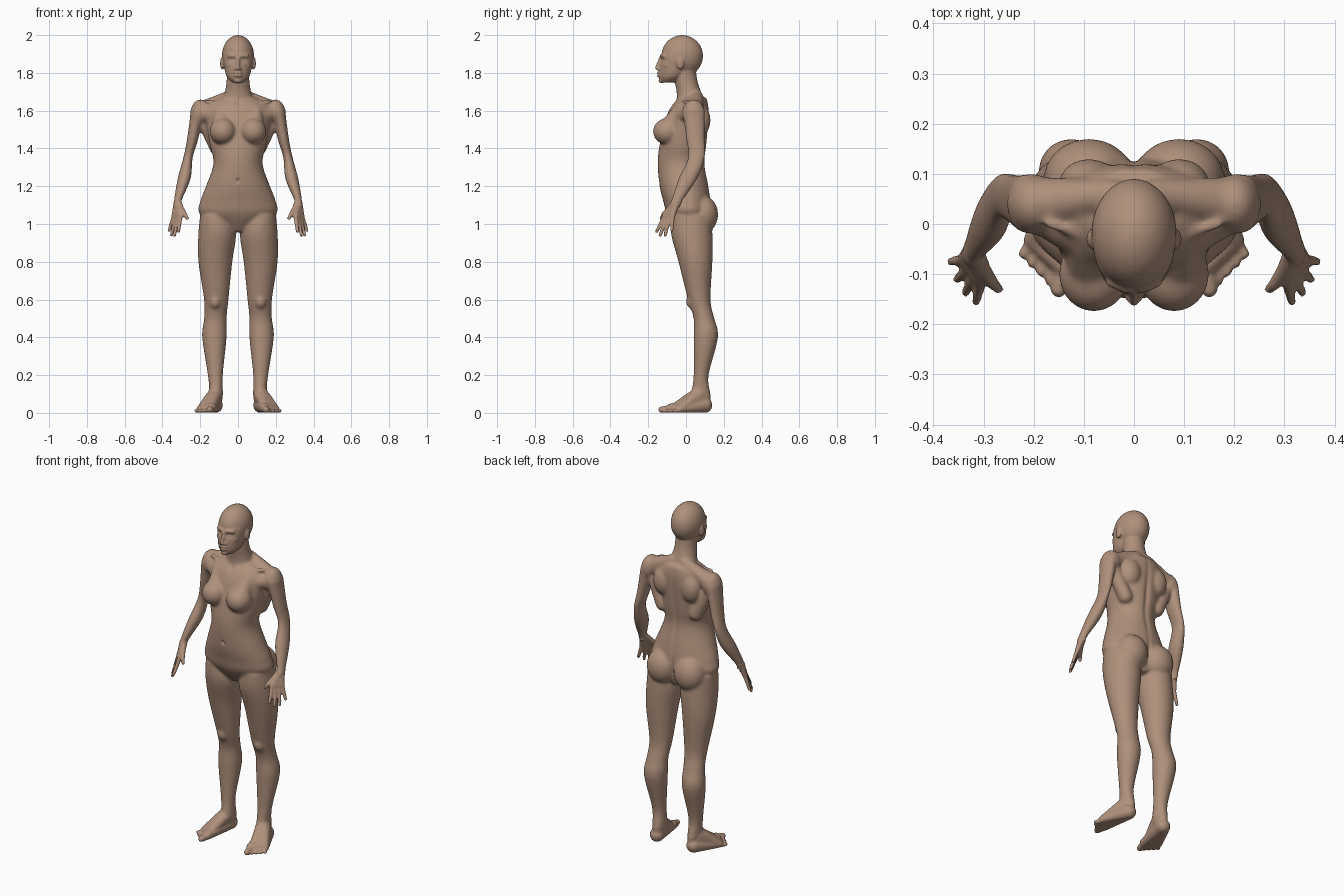
import bpy
import bmesh
import math
from mathutils import Matrix, Vector

if "Cube" in bpy.data.objects:
    bpy.data.objects.remove(bpy.data.objects["Cube"], do_unlink=True)

bm = bmesh.new()


def smooth_path(rows, steps=4):
    """Fill in a soft curve between the given rows of numbers."""
    rows = [Vector(row) for row in rows]
    last = len(rows) - 1
    for i in range(last):
        before, start, end, after = (rows[min(max(k, 0), last)] for k in range(i - 1, i + 3))
        leave, arrive = (end - before) / 2, (after - start) / 2
        for s in range(steps):
            t = s / steps
            blend = t * t * (3 - 2 * t)
            yield (start.lerp(end, blend) + leave * (t * (1 - t) ** 2)
                   - arrive * (t * t * (1 - t)))
    yield rows[last]


def loft(rows, segments=32):
    """Skin smooth horizontal sections given as (z, x0, x1, y0, y1)."""
    rings = []
    for z, x0, x1, y0, y1 in smooth_path(rows):
        ring = []
        for k in range(segments):
            angle = math.tau * k / segments
            x = (x0 + x1 + (x1 - x0) * math.cos(angle)) / 2
            y = (y0 + y1 + (y1 - y0) * math.sin(angle)) / 2
            ring.append(bm.verts.new((x, y, z)))
        rings.append(ring)
    for low, high in zip(rings, rings[1:]):
        for k in range(segments):
            following = (k + 1) % segments
            bm.faces.new((low[k], low[following], high[following], high[k]))
    bm.faces.new(reversed(rings[0]))
    bm.faces.new(rings[-1])


def central(rows):
    """Loft a part that is symmetric in x, from (z, half width, y0, y1)."""
    loft([(z, -width, width, front, back) for z, width, front, back in rows])


def ellipsoid(centre, radii):
    matrix = Matrix.Translation(centre) @ Matrix.Diagonal((*radii, 1))
    bmesh.ops.create_icosphere(bm, subdivisions=4, radius=1, matrix=matrix)


def hull(*balls, rows=10, columns=14):
    """Wrap a convex skin round balls given as (centre, radius)."""
    verts = []
    for centre, radius in balls:
        for i in range(1, rows):
            polar = math.pi * i / rows
            for k in range(columns):
                angle = math.tau * k / columns
                direction = Vector((math.sin(polar) * math.cos(angle),
                                    math.sin(polar) * math.sin(angle),
                                    math.cos(polar)))
                verts.append(bm.verts.new(Vector(centre) + direction * radius))
    bmesh.ops.convex_hull(bm, input=verts)
    loose = [v for v in verts if v.is_valid and not v.link_faces]
    bmesh.ops.delete(bm, geom=loose, context='VERTS')


def grounded(point, radius):
    """A ball that rests on the ground."""
    return Vector((point.x, point.y, radius)), radius


# Leg, hip to heel
loft([(1.05, .04, .2, -.08, .13), (.95, .01, .21, -.08, .14), (.8, .03, .21, -.04, .14),
      (.6, .05, .18, .01, .13), (.5, .06, .18, .04, .15), (.4, .06, .19, .04, .17),
      (.2, .08, .16, .04, .12), (.1, .08, .15, .03, .13), (.02, .09, .14, .05, .13)])
kneecap = Vector((.12, .03, .59))
ellipsoid(kneecap, (.03, .03, .04))

# Foot
heel = Vector((.12, .1, .04))
ankle = Vector((.12, .07, .1))
inner_ball = Vector((.14, -.08, .02))
outer_ball = Vector((.2, -.03, .02))
instep = Vector((.14, -.04, .04))
hull(grounded(heel, .04), grounded(inner_ball, .025), grounded(outer_ball, .02))
hull((ankle, .04), (heel, .03), (instep, .025), grounded(outer_ball, .02))

# Toes fan out from the big toe to the little toe
first_toe = Vector((.15, -.13))
last_toe = Vector((.22, -.06))
for i in range(5):
    thickness = .011 if i else .017
    base = inner_ball.lerp(outer_ball, i / 4)
    tip = first_toe.lerp(last_toe, i / 4)
    hull(grounded(base, thickness * 1.2), grounded(tip, thickness))

# Buttock and breast
ellipsoid((.09, .09, 1.05), (.09, .08, .1))
breast = Vector((.08, -.1, 1.49))
ellipsoid(breast, (.07, .075, .07))
hull(((.1, -.04, 1.6), .03), (breast, .06))

# Shoulder, upper back and collarbone
shoulder = Vector((.2, .04, 1.59))
throat = Vector((.02, -.05, 1.63))
chest_side = Vector((.09, -.04, 1.57))
shoulder_blade = Vector((.09, .08, 1.55))
lower_rib = Vector((.11, .06, 1.4))
neck_side = Vector((.04, .06, 1.68))
ellipsoid(shoulder, (.05, .06, .07))
ellipsoid(shoulder_blade, (.06, .05, .08))
hull((neck_side, .03), (shoulder, .055))
hull((chest_side, .04), (shoulder, .05))
hull((lower_rib, .04), (shoulder, .04))
hull((throat, .01), ((.17, 0, 1.65), .01))

# Arm, shoulder to wrist
loft([(1.6, .18, .25, -.02, .1), (1.45, .21, .27, 0, .1), (1.35, .24, .29, .01, .1),
      (1.24, .25, .32, -.04, .06), (1.12, .3, .34, -.08, -.02), (1.09, .3, .34, -.09, -.03)])

# Palm and thumb
wrist = Vector((.32, -.05, 1.12))
first_knuckle = Vector((.305, -.115, 1.04))
last_knuckle = Vector((.34, -.07, 1.04))
thumb_root = Vector((.3, -.09, 1.08))
thumb_joint = Vector((.28, -.12, 1.05))
thumb_tip = Vector((.27, -.13, 1.03))
hull((wrist, .02), (first_knuckle, .014), (last_knuckle, .013), (thumb_root, .015))
hull((thumb_root, .015), (thumb_joint, .012))
hull((thumb_joint, .012), (thumb_tip, .01))

# Fingers fan out, the middle ones longest
first_tip = Vector((.315, -.155, .96))
last_tip = Vector((.365, -.075, .965))
reach = Vector((.005, -.01, -.025))
for i in range(4):
    knuckle = first_knuckle.lerp(last_knuckle, i / 3)
    tip = first_tip.lerp(last_tip, i / 3) + reach * math.sin(math.pi * i / 3)
    hull((knuckle, .012), (tip, .009))

# Ear, brow, cheekbone and nostril
ellipsoid((.084, -.03, 1.85), (.011, .02, .034))
hull(((.015, -.13, 1.89), .01), ((.045, -.115, 1.89), .012))
hull(((.045, -.1, 1.84), .02), ((.065, -.06, 1.85), .012))
ellipsoid((.01, -.145, 1.82), (.01, .01, .008))

# Mirror every side part across the middle
twin = bmesh.ops.duplicate(bm, geom=bm.verts[:] + bm.edges[:] + bm.faces[:])["geom"]
for item in twin:
    if isinstance(item, bmesh.types.BMVert):
        item.co.x = -item.co.x

# Torso and neck
central([(.96, .05, -.04, .1), (1.05, .2, -.1, .13), (1.12, .2, -.12, .13),
         (1.2, .17, -.14, .12), (1.32, .13, -.15, .1), (1.42, .15, -.14, .11),
         (1.55, .17, -.11, .12), (1.62, .17, -.08, .12), (1.67, .1, -.04, .11)])
central([(1.62, .09, -.05, .11), (1.7, .07, -.05, .08), (1.76, .06, -.06, .06),
         (1.84, .06, -.06, .05)])

# Skull and face
ellipsoid((0, -.02, 1.89), (.085, .11, .11))
central([(1.75, .03, -.13, -.06), (1.78, .06, -.14, -.01), (1.84, .075, -.14, .03),
         (1.9, .08, -.13, .04), (1.95, .06, -.11, .03)])

# Nose, lips and chin
hull(((0, -.135, 1.88), .008), ((0, -.155, 1.825), .01))
for height in (1.785, 1.8):
    ellipsoid((0, -.14, height), (.022, .015, .008))
ellipsoid((0, -.13, 1.76), (.02, .015, .015))

# Fuse the parts into one skin
bmesh.ops.recalc_face_normals(bm, faces=bm.faces)
parts = bpy.data.meshes.new("parts")
bm.to_mesh(parts)
bm.free()
body = bpy.data.objects.new("body", parts)
bpy.context.collection.objects.link(body)
remesh = body.modifiers.new("fuse", 'REMESH')
remesh.mode = 'VOXEL'
remesh.voxel_size = .005
graph = bpy.context.evaluated_depsgraph_get()
skin = bpy.data.meshes.new_from_object(body.evaluated_get(graph))
body.modifiers.clear()
body.data = skin
bpy.data.meshes.remove(parts)

# Soften the trunk and limbs more than the head, hands and feet
bm = bmesh.new()
bm.from_mesh(skin)
broad = [v for v in bm.verts if ankle.z < v.co.z < neck_side.z + .05
         and not (v.co.z < wrist.z and abs(v.co.x) > .24)]
for verts, passes in ((bm.verts[:], 3), (broad, 16)):
    for repeat in range(passes):
        bmesh.ops.smooth_vert(bm, verts=verts, factor=.5,
                              use_axis_x=True, use_axis_y=True, use_axis_z=True)


def press(centre, radii, depth):
    """Push the skin along y round a spot, alike on both sides."""
    for v in bm.verts:
        offset = Vector((abs(v.co.x), v.co.y, v.co.z)) - Vector(centre)
        if abs(offset.z) < radii[2] * 2.5:
            distance = sum((part / radius) ** 2 for part, radius in zip(offset, radii))
            v.co.y += depth * math.exp(-distance)


# Eye sockets, eyelids, mouth line, navel, throat, spine and cleft
press(centre=(.032, -.13, 1.867), radii=(.017, .05, .012), depth=.011)
press(centre=(.032, -.13, 1.865), radii=(.011, .05, .007), depth=-.006)
press(centre=(0, -.15, 1.793), radii=(.02, .03, .003), depth=.006)
press(centre=(0, -.14, 1.23), radii=(.007, .03, .01), depth=.012)
press(centre=(0, -.05, 1.64), radii=(.015, .04, .015), depth=.008)
press(centre=(0, .12, 1.4), radii=(.016, .04, .2), depth=-.01)
press(centre=(0, .15, 1.06), radii=(.01, .06, .06), depth=-.012)
bm.to_mesh(skin)
bm.free()
skin.shade_smooth()

# Skin colour
tan = bpy.data.materials.new("warm tan skin")
tan.use_nodes = True
tan.diffuse_color = (.43, .28, .2, 1)
tan.node_tree.nodes["Principled BSDF"].inputs["Base Color"].default_value = tan.diffuse_color
skin.materials.clear()
skin.materials.append(tan)
